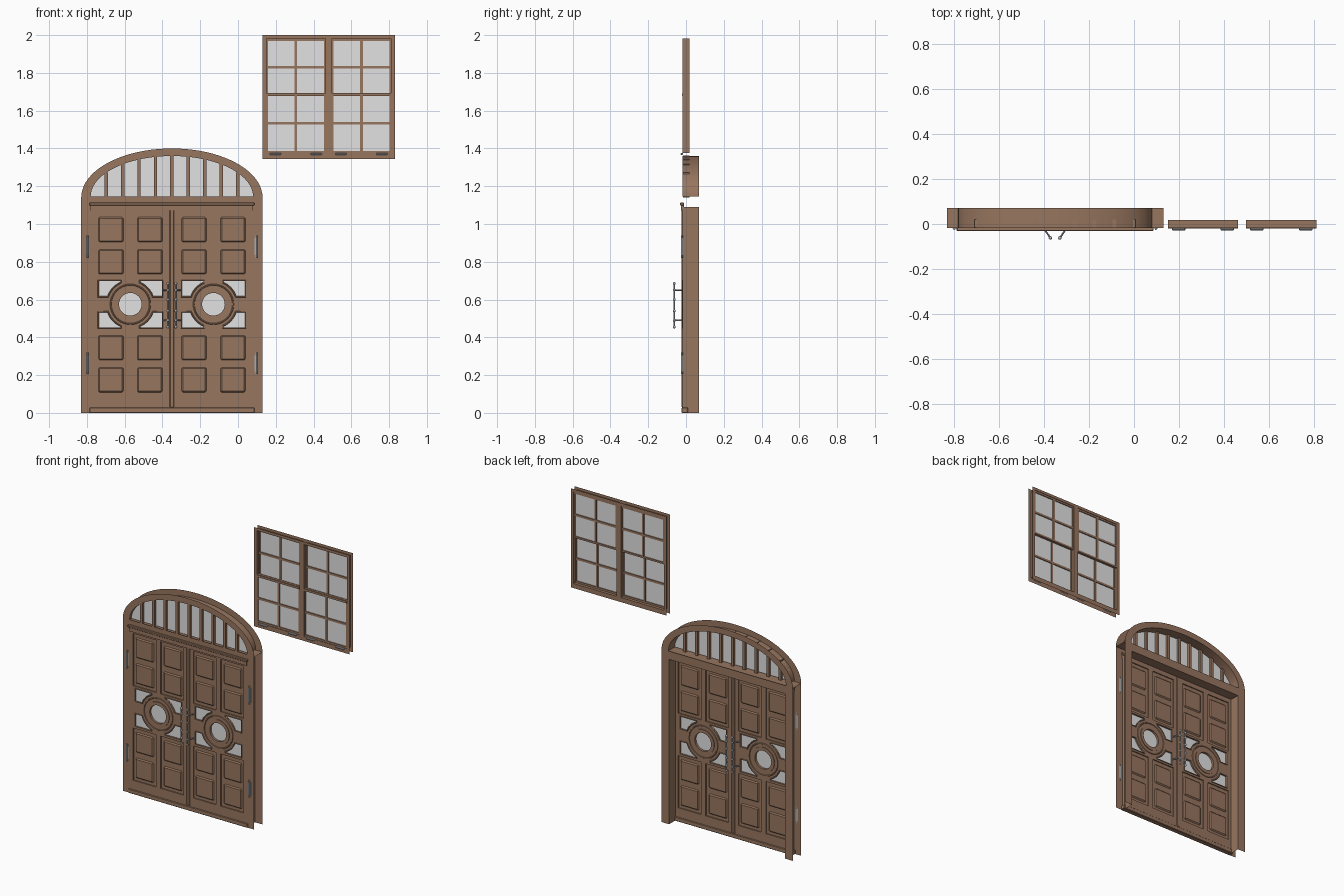
import bpy
from math import pi, sin, cos, asin, acos, sqrt

if "Cube" in bpy.data.objects:
    bpy.data.objects.remove(bpy.data.objects["Cube"])


def material(name, rgb):
    m = bpy.data.materials.new(name)
    m.diffuse_color = (*rgb, 1)
    m.use_nodes = True
    m.node_tree.nodes["Principled BSDF"].inputs["Base Color"].default_value = m.diffuse_color
    return m


WOOD = material("brown wood", (0.31, 0.18, 0.115))
GLASS = material("pale glass", (0.76, 0.76, 0.77))
METAL = material("grey metal", (0.40, 0.42, 0.44))


def add(name, data, mat):
    o = bpy.data.objects.new(name, data)
    bpy.context.collection.objects.link(o)
    data.materials.append(mat)
    return o


def plate(name, outlines, y, half, mat=WOOD, bead=0):
    """Upright flat plate from x-z outlines (inner ones are holes), or bead moulding along them."""
    c = bpy.data.curves.new(name, 'CURVE')
    c.dimensions = '3D' if bead else '2D'
    c.fill_mode = 'FULL' if bead else 'BOTH'
    c.extrude, c.bevel_depth, c.bevel_resolution = half, bead, 1
    for pts in outlines:
        s = c.splines.new('POLY')
        s.points.add(len(pts) - 1)
        for p, (x, z) in zip(s.points, pts):
            p.co = (x, z, 0, 1)
        s.use_cyclic_u = True
    o = add(name, c, mat)
    o.rotation_euler = (pi / 2, 0, 0)
    o.location.y = y
    return o


def tube(name, pts, r, mat=METAL):
    c = bpy.data.curves.new(name, 'CURVE')
    c.dimensions = '3D'
    c.bevel_depth, c.bevel_resolution, c.use_fill_caps = r, 2, True
    s = c.splines.new('POLY')
    s.points.add(len(pts) - 1)
    for p, co in zip(s.points, pts):
        p.co = (*co, 1)
    return add(name, c, mat)


def ribbon(name, pts, y0, y1):
    """Open sheet: an x-z line swept from y0 to y1."""
    n = len(pts)
    m = bpy.data.meshes.new(name)
    m.from_pydata([(x, y, z) for y in (y0, y1) for x, z in pts], [],
                  [(i, i + 1, n + i + 1, n + i) for i in range(n - 1)])
    return add(name, m, WOOD)


def box(name, x0, x1, y0, y1, z0, z1, mat=WOOD, bevel=0):
    bpy.ops.mesh.primitive_cube_add(size=1, location=((x0 + x1) / 2, (y0 + y1) / 2, (z0 + z1) / 2))
    o = bpy.context.object
    o.name = name
    o.scale = (x1 - x0, y1 - y0, z1 - z0)
    bpy.ops.object.transform_apply(location=False, rotation=False, scale=True)
    o.data.materials.append(mat)
    if bevel:
        b = o.modifiers.new("bevel", 'BEVEL')
        b.width, b.segments = bevel, 1
    return o


def rect(x0, x1, z0, z1):
    return [(x0, z0), (x1, z0), (x1, z1), (x0, z1)]


def circle(x, z, r, n=40):
    return [(x + r * cos(2 * pi * i / n), z + r * sin(2 * pi * i / n)) for i in range(n)]


CX, SPRING = -0.35, 1.14
FRONT, BACK, MID = -0.018, 0.07, -0.007


def half_ellipse(a, b, z, n=40):
    return [(CX + a * cos(pi * i / n), z + b * sin(pi * i / n)) for i in range(n + 1)]


# door surround: front and back casings joined by inner reveals, open on the outside
opening = [(CX - 0.425, 0), (CX - 0.425, 1.09), (CX + 0.425, 1.09), (CX + 0.425, 0)]
outer_u = [(CX + 0.48, 0), (CX + 0.48, SPRING), (CX - 0.48, SPRING), (CX - 0.48, 0)]
lunette = half_ellipse(0.43, 0.215, SPRING + 0.005)
for side, y in (("front", FRONT), ("back", BACK)):
    plate(side + "_door_casing", [opening + outer_u], y, 0)
    plate(side + "_arch_casing", [half_ellipse(0.48, 0.26, SPRING), lunette], y, 0)
ribbon("door_reveal", opening, FRONT, BACK)
ribbon("arch_reveal", lunette, FRONT, BACK)
ribbon("transom_top", [(CX - 0.48, SPRING), (CX + 0.48, SPRING)], FRONT, BACK)

# arched fanlight glass and bars
plate("fanlight_glass", [lunette], 0.002, 0.001, GLASS)
for i in range(-4, 5):
    u = i * 0.087
    top = SPRING + 0.007 + 0.215 * sqrt(1 - (u / 0.43) ** 2)
    box("fanlight_bar", CX + u - 0.009, CX + u + 0.009, -0.015, 0.019, SPRING, top)

# transom moulding, threshold and meeting strip
box("transom_moulding", CX - 0.43, CX + 0.43, -0.026, -0.01, 1.072, 1.1)
box("transom_cap", CX - 0.437, CX + 0.437, -0.031, -0.01, 1.098, 1.113, bevel=0.003)
box("threshold", CX - 0.437, CX + 0.437, -0.024, 0.01, 0.0, 0.028, bevel=0.003)
box("meeting_strip", CX - 0.012, CX + 0.012, -0.023, 0.009, 0.028, 1.09, bevel=0.004)

# door leaves
CZ, R, SLOT = 0.575, 0.125, 0.04
a0, a1 = asin(SLOT / R), acos(0.05 / R)
for cx in (CX - 0.22, CX + 0.22):
    leaf = rect(cx - 0.209, cx + 0.209, 0.028, 1.09)
    glazing, recesses = [circle(cx, CZ, 0.06)], []
    for sx in (-1, 1):
        recesses += [rect(*sorted((cx + sx * 0.017, cx + sx * 0.184)), z0, z0 + 0.345) for z0 in (0.09, 0.715)]
        for sz in (-1, 1):
            q = [(R * cos(a0 + (a1 - a0) * i / 8), R * sin(a0 + (a1 - a0) * i / 8)) for i in range(9)]
            q += [(0.05, R), (0.17, R), (0.17, SLOT)]
            glazing.append([(cx + sx * u, CZ + sz * w) for u, w in q])
        # raised square panels
        for z in (0.175, 0.345, 0.80, 0.97):
            px = cx + sx * 0.103
            box("raised_panel", px - 0.066, px + 0.066, MID - 0.012, MID + 0.012,
                z - 0.066, z + 0.066, bevel=0.007)
    plate("leaf_core", [leaf] + glazing, MID, 0.005)
    plate("leaf_frame", [leaf] + glazing + recesses, MID, 0.012)
    plate("leaf_glass", [rect(cx - 0.18, cx + 0.18, CZ - 0.135, CZ + 0.135)], MID, 0.001, GLASS)
    plate("round_window_ring", [circle(cx, CZ, 0.082), circle(cx, CZ, 0.06)], MID, 0.016)
    for y in (MID - 0.012, MID + 0.012):
        plate("glazing_bead", glazing[1:] + [circle(cx, CZ, 0.104)], y, 0, bead=0.004)

# pull handles on both faces
for s in (-1, 1):
    x = CX + s * 0.021
    for f in (-1, 1):
        y = MID + f * 0.055
        tube("pull_bar", [(x, y, 0.455), (x, y, 0.685)], 0.005)
        for z in (0.49, 0.65):
            tube("pull_standoff", [(x, y, z), (x + s * 0.024, MID + f * 0.02, z),
                                   (x + s * 0.026, MID + f * 0.01, z)], 0.004)
        for z in (0.455, 0.49, 0.54, 0.60, 0.65, 0.685):
            bpy.ops.mesh.primitive_uv_sphere_add(segments=12, ring_count=8, radius=0.0078, location=(x, y, z))
            bpy.context.object.name = "pull_collar"
            bpy.context.object.data.materials.append(METAL)

    # hinges
    for z0, z1 in ((0.205, 0.32), (0.82, 0.94)):
        hx = CX + s * 0.447
        tube("hinge_pin", [(hx, -0.022, z0), (hx, -0.022, z1)], 0.005)
        box("hinge_leaf", hx - 0.009, hx + 0.009, -0.021, -0.017, z0 + 0.015, z1 - 0.015, METAL)

# window surround: front and back casings with inner reveals
bays = [(0.15, 0.462), (0.497, 0.81)]
ZB, ZT, ZM = 1.375, 1.982, 1.685
holes = [rect(a, b, ZB, ZT) for a, b in bays]
for side, y in (("front", FRONT), ("back", 0.018)):
    plate(side + "_window_casing", [rect(0.13, 0.83, 1.345, 2.0)] + holes, y, 0)

for (a, b), h in zip(bays, holes):
    ribbon("window_reveal", h + h[:1], FRONT, 0.018)
    # upper sash behind, lower sash in front
    for name, z0, z1, y in (("upper_sash", ZM - 0.008, ZT, 0.008), ("lower_sash", ZB, ZM + 0.008, -0.008)):
        mx, mz = (a + b) / 2, (z0 + z1) / 2
        panes = [rect(p, q, u, v) for p, q in ((a + 0.008, mx - 0.007), (mx + 0.007, b - 0.008))
                 for u, v in ((z0 + 0.012, mz - 0.007), (mz + 0.007, z1 - 0.012))]
        plate(name, [rect(a, b, z0, z1)] + panes, y, 0.007)
        plate(name + "_glass", [rect(a + 0.004, b - 0.004, z0 + 0.004, z1 - 0.004)], y, 0.001, GLASS)
    box("meeting_rail", a, b, -0.021, -0.008, ZM - 0.007, ZM + 0.007)
    # sash lifts
    for x in (a + 0.048, b - 0.048):
        box("sash_lift", x - 0.03, x + 0.03, -0.028, -0.015, 1.366, 1.376, METAL, bevel=0.003)

# turn curves into meshes and smooth the rounded parts
bpy.ops.object.select_all(action='SELECT')
bpy.context.view_layer.objects.active = bpy.context.scene.objects["leaf_core"]
bpy.ops.object.convert(target='MESH')
bpy.ops.object.shade_smooth_by_angle(angle=pi / 6)
